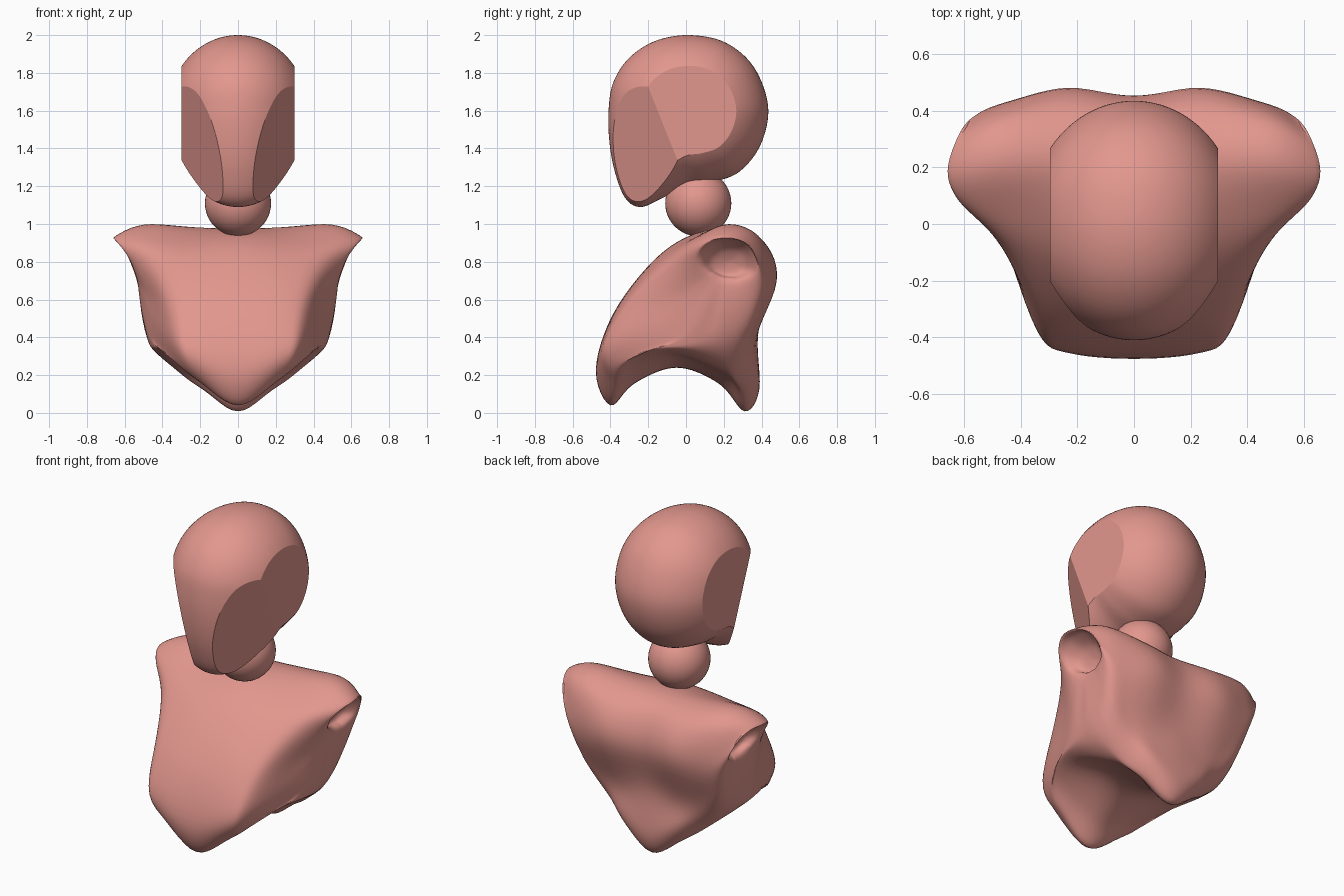
import bpy, bmesh
from math import sin, cos, pi, atan2, radians
from mathutils import Vector as V

if "Cube" in bpy.data.objects:
    bpy.data.objects.remove(bpy.data.objects["Cube"])

skin = bpy.data.materials.new("skin")
skin.diffuse_color = (0.76, 0.31, 0.27, 1)
skin.use_nodes = True
skin.node_tree.nodes["Principled BSDF"].inputs["Base Color"].default_value = skin.diffuse_color


def spline(p0, p1, p2, p3, t):
    return 0.5 * (2 * p1 + (p2 - p0) * t + (2 * p0 - 5 * p1 + 4 * p2 - p3) * t * t
                  + (3 * p1 - p0 - 3 * p2 + p3) * t ** 3)


def closed_curve(pts, n):
    k = len(pts)
    return [spline(pts[i - 1], pts[i], pts[(i + 1) % k], pts[(i + 2) % k], j / n)
            for i in range(k) for j in range(n)]


def skin_rings(bm, rings):
    vs = [[bm.verts.new(p) for p in r] for r in rings]
    n = len(vs[0])
    for a, b in zip(vs, vs[1:]):
        for i in range(n):
            bm.faces.new((a[i], a[(i + 1) % n], b[(i + 1) % n], b[i]))


def finish(name, bm, angle):
    bmesh.ops.remove_doubles(bm, verts=bm.verts[:], dist=1e-5)
    bmesh.ops.recalc_face_normals(bm, faces=bm.faces[:])
    me = bpy.data.meshes.new(name)
    bm.to_mesh(me)
    bm.free()
    ob = bpy.data.objects.new(name, me)
    bpy.context.collection.objects.link(ob)
    me.materials.append(skin)
    bpy.ops.object.select_all(action='DESELECT')
    ob.select_set(True)
    bpy.context.view_layer.objects.active = ob
    bpy.ops.object.shade_smooth_by_angle(angle=radians(angle))
    return ob


# head: side profile swept into an ovoid, then planed flat at temples and jaw
profile = [(-.41, 1.6), (-.385, 1.75), (-.30, 1.88), (-.16, 1.97), (.02, 2.0), (.21, 1.96),
           (.36, 1.83), (.435, 1.62), (.395, 1.42), (.28, 1.275), (.13, 1.22), (0, 1.2),
           (-.13, 1.135), (-.24, 1.09), (-.32, 1.135), (-.375, 1.27), (-.405, 1.43)]
mid = V((0, .02, 1.6))
outline = closed_curve([V((0, y, z)) for y, z in profile], 8)
bm = bmesh.new()
rings = []
for i in range(49):
    t = (i / 48 - .5) * pi
    rings.append([mid + (p - mid) * cos(t) + V((.37 * sin(t), 0, 0)) for p in outline])
skin_rings(bm, rings)
bmesh.ops.remove_doubles(bm, verts=bm.verts[:], dist=1e-5)
for s in (1, -1):
    for co, no in (((.298 * s, 0, 1.6), (s, 0, 0)),
                   ((.298 * s, -.15, 1.6), (.0878 * s, -.055, -.022))):
        cut = bmesh.ops.bisect_plane(bm, geom=bm.verts[:] + bm.edges[:] + bm.faces[:],
                                     plane_co=co, plane_no=V(no).normalized(), clear_outer=True)
        edges = [e for e in cut["geom_cut"] if isinstance(e, bmesh.types.BMEdge) and e.is_boundary]
        bmesh.ops.edgeloop_fill(bm, edges=edges)
finish("head", bm, 14)

# neck ball
bm = bmesh.new()
bmesh.ops.create_uvsphere(bm, u_segments=48, v_segments=24, radius=.175)
bmesh.ops.translate(bm, verts=bm.verts[:], vec=(0, .065, 1.11))
finish("neck_ball", bm, 40)

# torso: closed side outlines from the centre line out to the arm socket
centre = [(0, -.40, .03), (0, -.48, .22), (0, -.39, .52), (0, -.18, .80), (0, .02, .94),
          (0, .24, .975), (0, .39, .90), (0, .455, .70), (0, .38, .42), (0, .39, .12),
          (0, .31, .0), (0, .18, .15), (0, -.05, .24), (0, -.28, .15)]
chest = [(.20, -.38, .16), (.23, -.46, .30), (.24, -.36, .55), (.24, -.16, .80), (.25, .03, .925),
         (.24, .24, .985), (.24, .42, .90), (.23, .485, .70), (.2, .37, .40), (.18, .375, .21),
         (.17, .30, .11), (.2, .2, .2), (.25, -.05, .30), (.22, -.27, .23)]
flank = [(.33, -.34, .27), (.34, -.39, .38), (.37, -.27, .60), (.43, -.10, .80), (.51, .05, .92),
         (.5, .22, 1.0), (.48, .38, .93), (.42, .44, .68), (.34, .36, .43), (.31, .32, .29),
         (.30, .26, .21), (.35, .18, .25), (.42, -.05, .33), (.38, -.24, .32)]
side = [(.47, -.02, .43), (.46, -.06, .5), (.47, -.05, .63), (.53, .0, .78), (.62, .08, .89),
        (.66, .19, .93), (.61, .32, .90), (.52, .41, .72), (.48, .36, .53), (.47, .30, .44),
        (.47, .25, .40), (.48, .18, .39), (.48, .1, .39), (.48, .03, .41)]


def socket(scale, depth):
    out = []
    for _, y, z in side:
        a = atan2(z - .80, y - .23)
        zz = .80 + .12 * scale * sin(a)
        out.append((.53 + .35 * (zz - .68) - depth, .23 + .155 * scale * cos(a), zz))
    return out


rows = [[(-x, y, z) for x, y, z in chest], centre, chest, flank, side,
        socket(1, .005), socket(.6, .07), socket(0, .09), socket(0, .09)]
rows = [closed_curve([V(p) for p in r], 6) for r in rows]
rings = []
for k in range(1, len(rows) - 2):
    for j in range(6):
        rings.append([spline(*q, j / 6) for q in zip(*rows[k - 1:k + 3])])
rings.append(rows[-1])
for p in rings[0]:
    p.x = 0
bm = bmesh.new()
skin_rings(bm, rings)
mirrored = bmesh.ops.duplicate(bm, geom=bm.verts[:] + bm.edges[:] + bm.faces[:])["geom"]
for v in mirrored:
    if isinstance(v, bmesh.types.BMVert):
        v.co.x *= -1
torso = finish("torso", bm, 80)
soft = torso.modifiers.new("soften", 'SMOOTH')
soft.factor, soft.iterations = .5, 6
